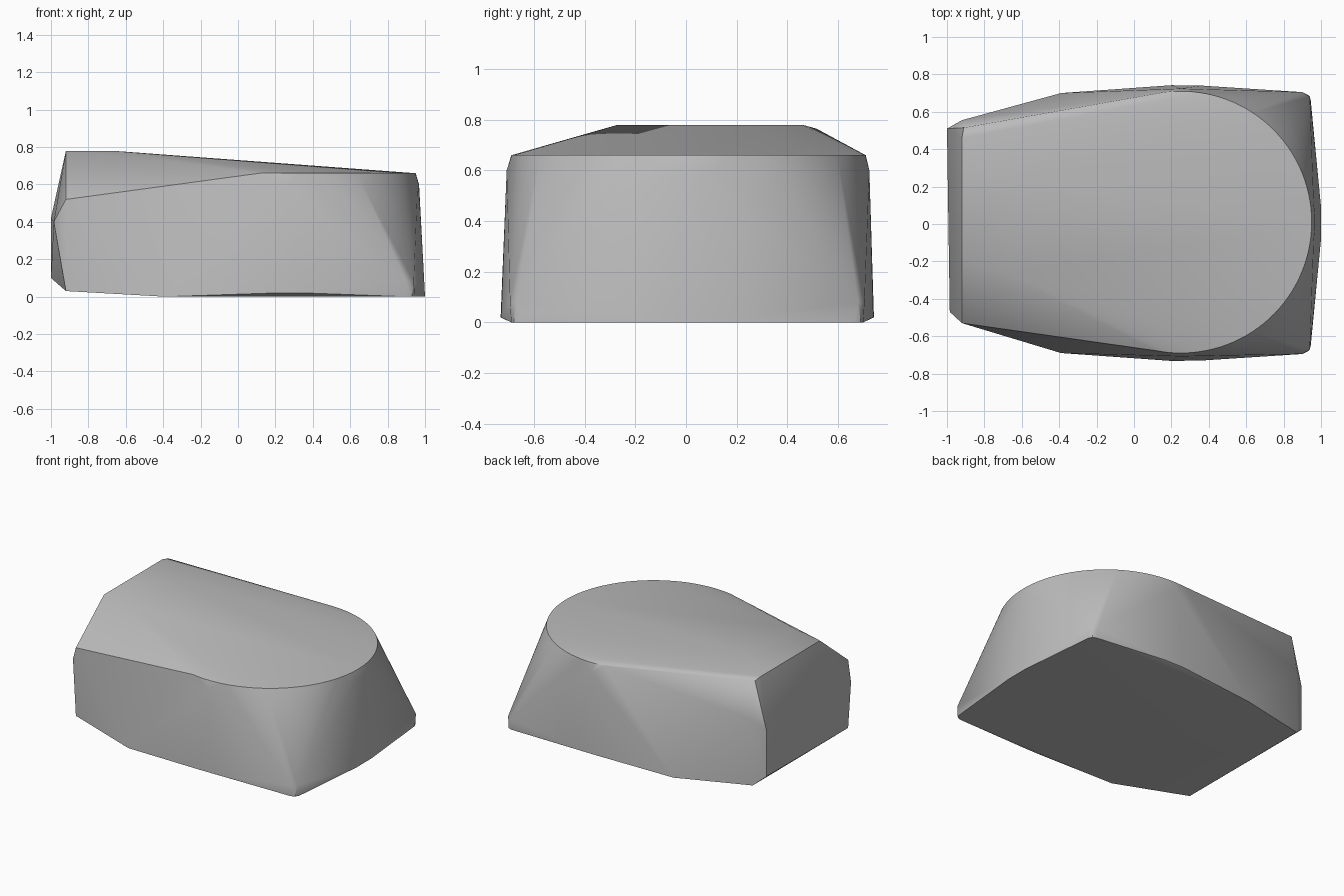
import bpy, bmesh, math

old = bpy.data.objects.get("Cube")
if old:
    bpy.data.objects.remove(old, do_unlink=True)

# Plain grey finish
grey = bpy.data.materials.new("plain_grey")
grey.use_nodes = True
colour = (0.5, 0.5, 0.5, 1)
grey.diffuse_color = colour
grey.node_tree.nodes["Principled BSDF"].inputs["Base Color"].default_value = colour


def arc(cx, cy, radius, z, start, end, steps):
    """Points along a level arc, angles in degrees."""
    angles = [math.radians(start + (end - start) * i / steps) for i in range(steps + 1)]
    return [(cx + radius * math.cos(a), cy + radius * math.sin(a), z) for a in angles]


# Rounded rim of the top, with a slightly wider shoulder under its nose
points = arc(0.25, 0.01, 0.70, 0.66, -101, 101, 64)
points += arc(0.25, 0.01, 0.718, 0.60, -8, 8, 4)
points += [(0.25, -0.708, 0.60), (0.25, 0.724, 0.60)]

# Raised flat ridge at the narrow end
points += [(-0.92, -0.21, 0.78), (-0.67, -0.27, 0.78),
           (-0.67, 0.25, 0.78), (-0.92, 0.46, 0.78), (-0.91, 0.515, 0.765)]

# Narrow end with chamfered corners
points += [(-0.92, -0.53, 0.52), (-0.92, -0.53, 0.03), (-0.985, -0.47, 0.40),
           (-1.0, 0.51, 0.42), (-1.0, 0.51, 0.10),
           (-0.92, 0.555, 0.50), (-0.92, 0.555, 0.03)]

# Base outline, the same on both long sides
for side in (-1, 1):
    mid = 0.01 if side > 0 else 0.0
    for x, y, z in [(-0.39, 0.69, 0), (0.2, 0.732, 0.02), (0.36, 0.73, 0.02),
                    (0.90, 0.69, 0), (0.93, 0.68, 0), (0.945, 0.65, 0),
                    (0.90, 0.695, 0.08), (0.94, 0.67, 0.08), (1.0, 0.08, 0)]:
        points.append((x, side * y + mid, z))

# Wrap the outline points in one faceted body
bm = bmesh.new()
for p in points:
    bm.verts.new(p)
hull = bmesh.ops.convex_hull(bm, input=bm.verts[:])
loose = {g for g in hull["geom_interior"] + hull["geom_unused"]
         if isinstance(g, bmesh.types.BMVert)}
bmesh.ops.delete(bm, geom=list(loose), context='VERTS')
bmesh.ops.recalc_face_normals(bm, faces=bm.faces[:])
mesh = bpy.data.meshes.new("faceted_body")
bm.to_mesh(mesh)
bm.free()
mesh.materials.append(grey)
body = bpy.data.objects.new("faceted_body", mesh)
bpy.context.collection.objects.link(body)

# Soft shading with crisp main edges
bpy.context.view_layer.objects.active = body
body.select_set(True)
bpy.ops.object.shade_smooth_by_angle(angle=math.radians(30))
